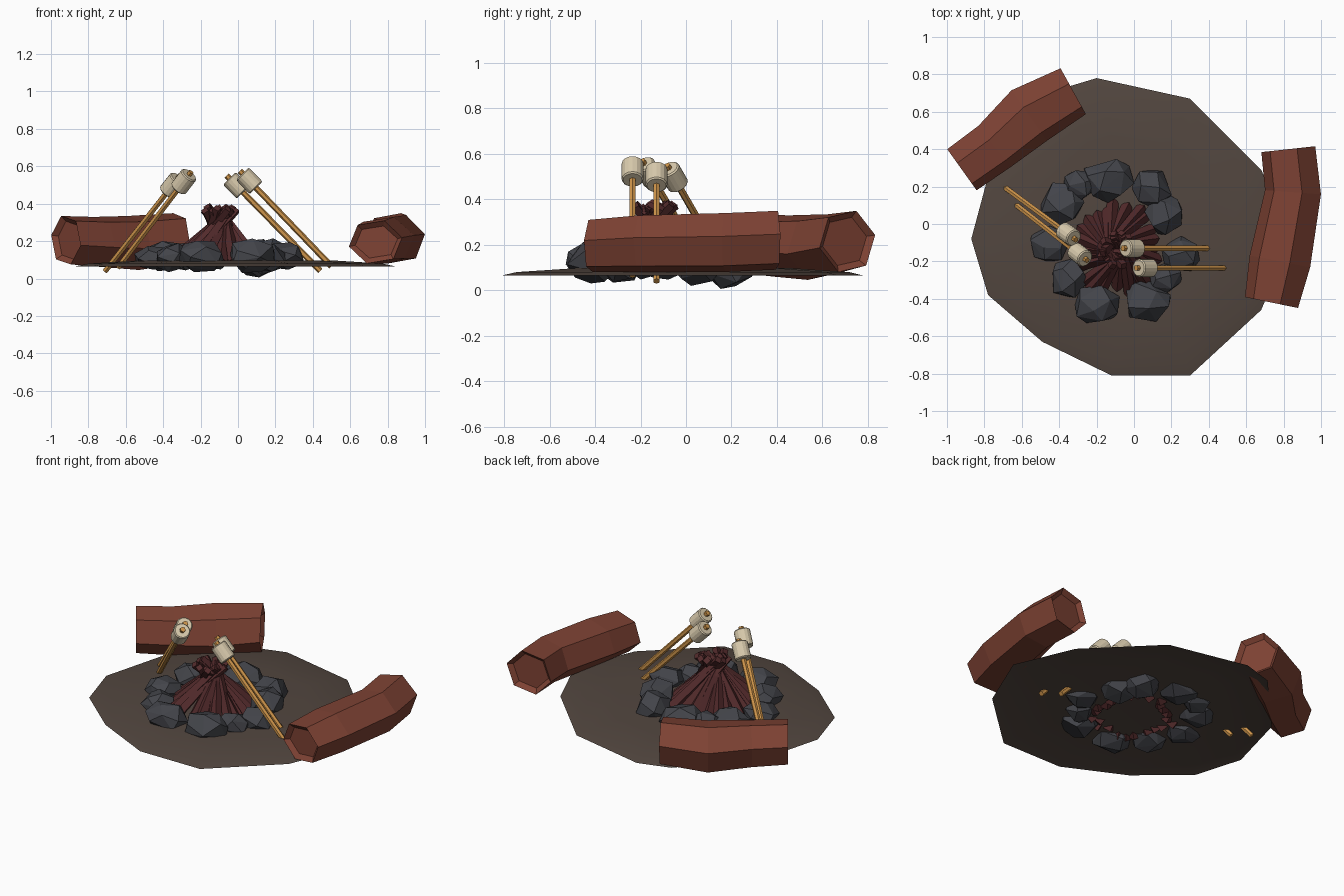
import bpy, bmesh, math, random
from mathutils import Vector, Matrix

if "Cube" in bpy.data.objects:
    bpy.data.objects.remove(bpy.data.objects["Cube"])

random.seed(7)
V = Vector


def material(name, col):
    m = bpy.data.materials.new(name)
    m.diffuse_color = (*col, 1)
    m.use_nodes = True
    m.node_tree.nodes["Principled BSDF"].inputs["Base Color"].default_value = m.diffuse_color
    return m


BARK = material("red brown bark", (0.21, 0.055, 0.034))
SOIL = material("dark soil", (0.085, 0.062, 0.050))
ROCK = material("grey rock", (0.056, 0.058, 0.068))
FIREWOOD = material("dark red wood", (0.085, 0.023, 0.024))
MALLOW = material("cream", (0.70, 0.60, 0.42))
SKEWER = material("golden wood", (0.62, 0.30, 0.07))


def finish(bm, name, mat, smooth=False):
    bmesh.ops.recalc_face_normals(bm, faces=bm.faces)
    me = bpy.data.meshes.new(name)
    for f in bm.faces:
        f.smooth = smooth
    bm.to_mesh(me)
    bm.free()
    ob = bpy.data.objects.new(name, me)
    bpy.context.collection.objects.link(ob)
    me.materials.append(mat)
    return ob


def rod(bm, a, b, r1, r2, sides):
    """Tapered prism from point a to point b."""
    a, b = V(a), V(b)
    rot = (b - a).to_track_quat('Z', 'Y').to_matrix().to_4x4()
    bmesh.ops.create_cone(bm, cap_ends=True, segments=sides, radius1=r1, radius2=r2,
                          depth=(b - a).length, matrix=Matrix.Translation((a + b) / 2) @ rot)


# Ground: shallow domed sheet with an irregular rim
rim = [(-0.20, 0.78), (0.30, 0.67), (0.68, 0.29), (0.84, -0.08), (0.68, -0.46), (0.30, -0.81),
       (-0.12, -0.81), (-0.49, -0.63), (-0.78, -0.38), (-0.87, -0.08), (-0.76, 0.33), (-0.40, 0.72)]
bm = bmesh.new()
rings = [[bm.verts.new((x * s, y * s, z)) for x, y in rim]
         for s, z in ((1, 0.065), (0.92, 0.08), (0.6, 0.097))]
n = len(rim)
for lo, hi in zip(rings, rings[1:]):
    for i in range(n):
        bm.faces.new((lo[i], lo[(i + 1) % n], hi[(i + 1) % n], hi[i]))
bm.faces.new(rings[-1])
finish(bm, "ground", SOIL, True)

# Fire ring stones: x, y, z, half sizes
stones = [(-0.14, 0.24, .13, .14, .12, .085), (0.10, 0.19, .11, .11, .11, .11),
          (0.16, 0.05, .12, .11, .12, .10), (0.25, -0.17, .12, .11, .10, .08),
          (0.17, -0.29, .11, .09, .09, .08), (0.07, -0.41, .12, .14, .115, .095),
          (-0.20, -0.43, .12, .125, .115, .09), (-0.35, -0.29, .11, .10, .11, .08),
          (-0.45, -0.11, .11, .11, .10, .07), (-0.39, 0.11, .12, .12, .12, .08),
          (-0.29, 0.21, .12, .10, .09, .08)]
for k, (x, y, z, a, b, c) in enumerate(stones):
    bm = bmesh.new()
    turn = random.uniform(0, 6.28)
    for i in range(16):
        h = 1 - 2 * (i + 0.5) / 16
        t = i * 2.39996 + turn + random.uniform(-.3, .3)
        r = math.sqrt(1 - h * h)
        s = random.uniform(0.95, 1.08)
        bm.verts.new((x + a * r * math.cos(t) * s, y + b * r * math.sin(t) * s,
                      max(0.0, z + c * h * s)))
    res = bmesh.ops.convex_hull(bm, input=bm.verts)
    bmesh.ops.delete(bm, geom=[v for v in bm.verts if not v.link_faces], context='VERTS')
    finish(bm, f"fire_stone_{k + 1}", ROCK)

# Firewood: crossing sticks stacked as a cone
bm = bmesh.new()
cx, cy, count = -0.10, -0.13, 24
for i in range(count):
    t = 2 * math.pi * i / count + random.uniform(-.08, .08)
    out, side = V((math.cos(t), math.sin(t), 0)), V((-math.sin(t), math.cos(t), 0))
    c = V((cx, cy, 0))
    base_r = random.uniform(.20, .27)
    a = c + out * base_r + V((0, 0, .09))
    b = c - out * random.uniform(.04, .09) + side * random.uniform(.02, .06)
    b.z = random.uniform(.35, .39)
    rod(bm, a, b, .032, .023, 4)
finish(bm, "firewood_stack", FIREWOOD)

# Skewers with a marshmallow near each tip
skewers = [((0.44, -0.13, 0.04), (-0.06, -0.13, 0.55)), ((0.50, -0.235, 0.065), (0.01, -0.235, 0.575)),
           ((-0.71, 0.21, 0.04), (-0.31, -0.085, 0.55)), ((-0.64, 0.11, 0.06), (-0.25, -0.195, 0.57))]
for k, (a, b) in enumerate(skewers):
    bm = bmesh.new()
    rod(bm, a, b, .016, .016, 6)
    finish(bm, f"skewer_{k + 1}", SKEWER)
    d = (V(b) - V(a)).normalized()
    bm = bmesh.new()
    rod(bm, V(b) - d * .125, V(b) - d * .02, .048, .048, 16)
    caps = [e for e in bm.edges if any(len(f.verts) > 4 for f in e.link_faces)]
    bmesh.ops.bevel(bm, geom=caps, offset=.006, segments=1, affect='EDGES')
    finish(bm, f"marshmallow_{k + 1}", MALLOW)


# Log seats: bent six-sided trunks with hollowed ends
def log(name, sections, tilt):
    bm = bmesh.new()
    pts = [V(s[:3]) for s in sections]
    loops = []
    for i, (p, s) in enumerate(zip(pts, sections)):
        d = pts[min(i + 1, len(pts) - 1)] - pts[max(i - 1, 0)]
        lat = V((-d.y, d.x, 0)).normalized()
        loops.append([bm.verts.new(p + lat * s[3] * math.cos(t) * 1.02 + V((0, 0, s[4] * math.sin(t) * 1.05)))
                      for t in (tilt + j * math.pi / 3 for j in range(6))])
    for lo, hi in zip(loops, loops[1:]):
        for j in range(6):
            bm.faces.new((lo[j], lo[(j + 1) % 6], hi[(j + 1) % 6], hi[j]))
    ends = [bm.faces.new(loops[0]), bm.faces.new(loops[-1])]
    bmesh.ops.recalc_face_normals(bm, faces=bm.faces)
    bmesh.ops.inset_individual(bm, faces=ends, thickness=.03, depth=-.025)
    finish(bm, name, BARK)


log("left_log_seat", [(-0.92, 0.29, .205, .135, .13), (-0.745, 0.415, .195, .14, .135),
                      (-0.56, 0.58, .19, .165, .145), (-0.325, 0.71, .215, .14, .135)], 0.2)
log("right_log_seat", [(0.735, -0.42, .195, .145, .115), (0.78, -0.2, .205, .165, .125),
                       (0.85, 0.17, .21, .15, .13), (0.825, 0.4, .22, .145, .13)], -0.2)
